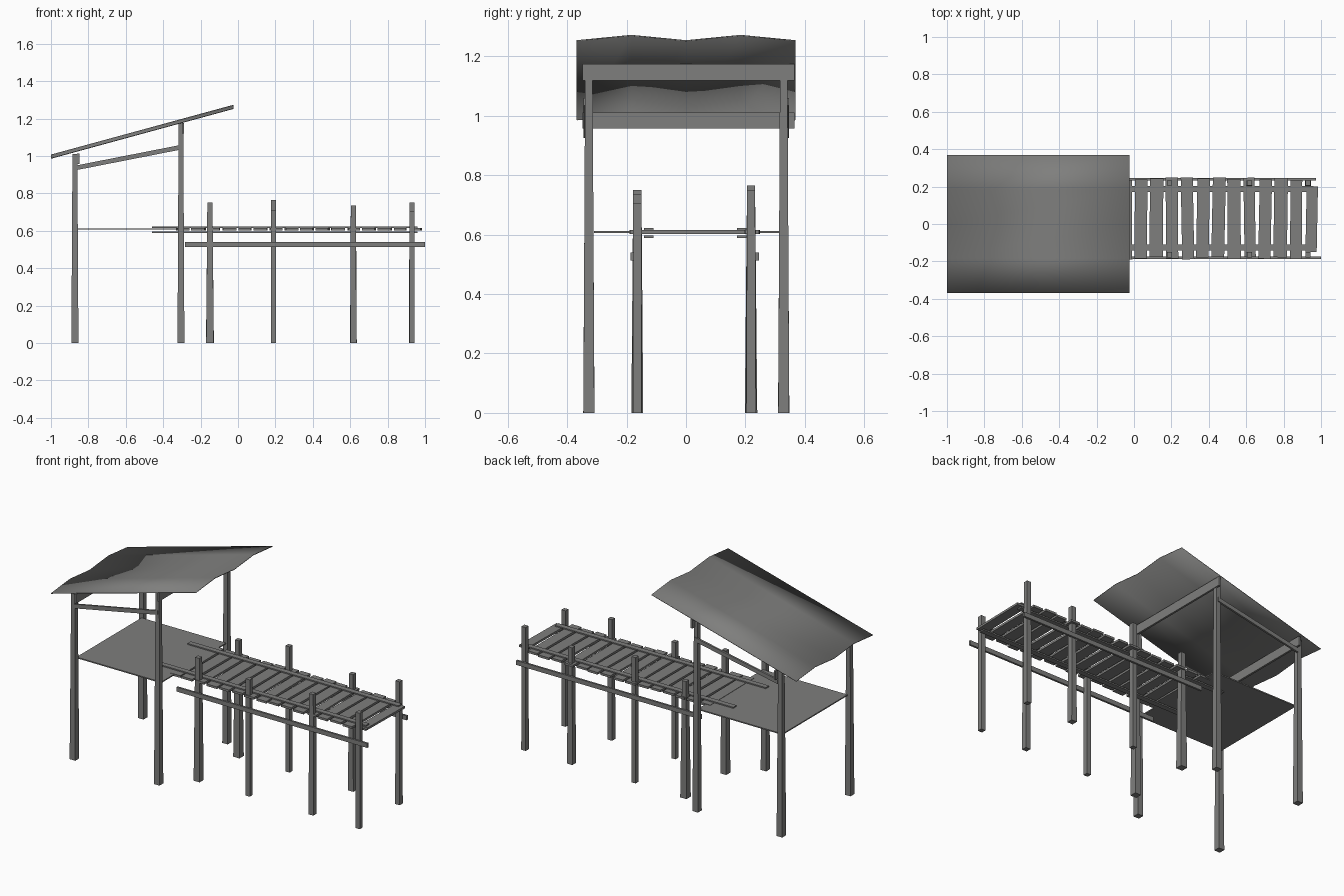
import bpy, bmesh, math, random
from mathutils import Vector, Matrix

random.seed(4)
if "Cube" in bpy.data.objects:
    bpy.data.objects.remove(bpy.data.objects["Cube"], do_unlink=True)

# One weathered grey for everything
grey = bpy.data.materials.new("weathered_grey")
grey.use_nodes = True
colour = (0.21, 0.21, 0.205, 1)
grey.diffuse_color = colour
grey.node_tree.nodes["Principled BSDF"].inputs["Base Color"].default_value = colour


def finish(name, bm):
    bmesh.ops.recalc_face_normals(bm, faces=bm.faces)
    mesh = bpy.data.meshes.new(name)
    bm.to_mesh(mesh)
    bm.free()
    mesh.materials.append(grey)
    obj = bpy.data.objects.new(name, mesh)
    bpy.context.collection.objects.link(obj)
    return obj


def box(name, low, high, yaw=0):
    """Box between two corners, turned about its own centre."""
    low, high = Vector(low), Vector(high)
    bm = bmesh.new()
    bmesh.ops.create_cube(bm, size=1)
    bmesh.ops.scale(bm, vec=high - low, verts=bm.verts)
    bmesh.ops.rotate(bm, matrix=Matrix.Rotation(yaw, 3, "Z"), verts=bm.verts)
    bmesh.ops.translate(bm, vec=(low + high) / 2, verts=bm.verts)
    return finish(name, bm)


def post(name, x, y, height, width, top_width):
    """Square post, slimmer at the top."""
    bm = bmesh.new()
    bmesh.ops.create_cube(bm, size=1)
    for v in bm.verts:
        w = top_width if v.co.z > 0 else width
        v.co = (x + v.co.x * w, y + v.co.y * w, height if v.co.z > 0 else 0)
    return finish(name, bm)


def side_name(y):
    return "front" if y < 0 else "back"


# Hut: corner posts and sloping side braces
for y in (-0.327, 0.329):
    s = side_name(y)
    post(f"hut_low_post_{s}", -0.872, y, 1.01, 0.038, 0.026)
    post(f"hut_high_post_{s}", -0.305, y, 1.175, 0.037, 0.025)
    outer = y + math.copysign(0.012, y)
    brace = box(f"hut_brace_{s}", (-0.86, outer - 0.006, 0.925), (-0.3, outer + 0.006, 0.95))
    for v in brace.data.vertices:
        v.co.z += 0.11 * (v.co.x + 0.86) / 0.56

# Hut: beams under the roof and thin floor
box("low_roof_beam", (-0.86, -0.348, 0.957), (-0.848, 0.366, 1.012))
box("high_roof_beam", (-0.3, -0.348, 1.12), (-0.288, 0.366, 1.175))
box("hut_floor", (-0.87, -0.31, 0.606), (-0.3, 0.315, 0.613))

# Roof: a thin sheet, gently rippled across its width
bm = bmesh.new()
rows = []
for i in range(5):
    y = -0.368 + 0.184 * i
    lift = 0.018 * (i % 2)
    rows.append([bm.verts.new((-1, y, 0.987 + lift)), bm.verts.new((-0.025, y, 1.253 + lift))])
for a, b in zip(rows, rows[1:]):
    bm.faces.new((a[0], a[1], b[1], b[0]))
roof = finish("roof_sheet", bm)
for p in roof.data.polygons:
    p.use_smooth = True
sheet = roof.modifiers.new("thickness", "SOLIDIFY")
sheet.thickness = 0.004
sheet.offset = 0

# Walkway: posts of uneven height
spots = (-0.15, 0.19, 0.617, 0.93)
for y, heights, widths in (
    (-0.164, (0.75, 0.71, 0.735, 0.705), (0.04, 0.028, 0.032, 0.028)),
    (0.219, (0.71, 0.765, 0.71, 0.75), (0.042, 0.028, 0.036, 0.03)),
):
    for i, (x, h, w) in enumerate(zip(spots, heights, widths)):
        post(f"walkway_post_{side_name(y)}_{i + 1}", x, y, h, w, min(w, 0.028))

# Walkway: outer rails, and thin runners above and below the planks
box("outer_rail_front", (-0.283, -0.187, 0.513), (1.0, -0.175, 0.54))
box("outer_rail_back", (-0.27, 0.233, 0.513), (0.972, 0.245, 0.54))
for y in (-0.126, 0.187):
    s = side_name(y)
    box(f"upper_runner_{s}", (-0.46, y - 0.016, 0.615), (0.96, y + 0.016, 0.622))
    box(f"lower_runner_{s}", (-0.46, y - 0.016, 0.589), (0.96, y + 0.016, 0.597))

# Walkway: loose planks, the end one shifted and shorter
for i in range(16):
    x = 0.95 - 0.083 * i
    half = random.uniform(0.028, 0.037)
    front, back = (-0.15, 0.2) if i == 0 else (
        random.uniform(-0.19, -0.175), random.uniform(0.235, 0.25))
    box(f"plank_{i + 1}", (x - half, front, 0.602), (x + half, back, 0.615),
        random.uniform(-0.025, 0.025))
